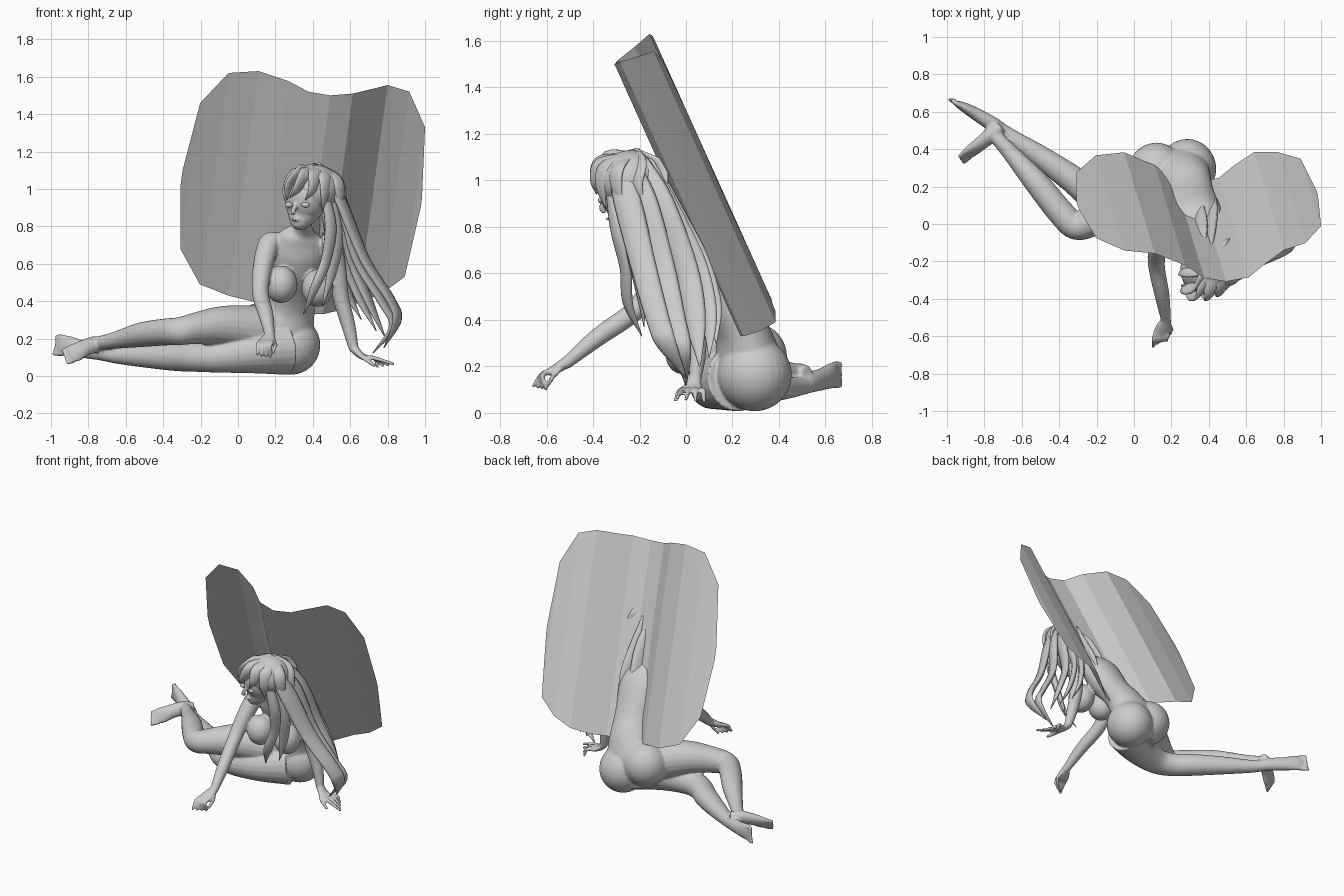
import bpy, bmesh
from math import cos, sin, pi
from mathutils import Vector


def make_object(name, bm, smooth=True):
    bmesh.ops.recalc_face_normals(bm, faces=bm.faces)
    me = bpy.data.meshes.new(name)
    bm.to_mesh(me)
    bm.free()
    for p in me.polygons:
        p.use_smooth = smooth
    ob = bpy.data.objects.new(name, me)
    bpy.context.collection.objects.link(ob)
    return ob


def spline(pts, steps):
    """Catmull-Rom through tuples of any length."""
    p = [Vector(q) for q in pts]
    p = [p[0] * 2 - p[1]] + p + [p[-1] * 2 - p[-2]]
    out = []
    for i in range(1, len(p) - 2):
        a, b, c, d = p[i - 1:i + 3]
        for k in range(steps):
            t = k / steps
            out.append(0.5 * (2 * b + (c - a) * t + (2 * a - 5 * b + 4 * c - d) * t * t
                              + (3 * b - a - 3 * c + d) * t ** 3))
    return out + [p[-2]]


def loft(bm, path, side=(1, 0, 0), n=16, steps=5):
    """Closed tube; path rows are x, y, z, half width, half depth."""
    rows = spline([tuple(q) + (q[3],) if len(q) == 4 else q for q in path], steps)
    pos = [Vector(r[:3]) for r in rows]
    rings = []
    for i, r in enumerate(rows):
        t = (pos[min(i + 1, len(pos) - 1)] - pos[max(i - 1, 0)]).normalized()
        u = Vector(side)
        u = (u - t * u.dot(t)).normalized()
        v = t.cross(u)
        rings.append([bm.verts.new(pos[i] + u * (max(r[3], .002) * cos(2 * pi * k / n))
                                   + v * (max(r[4], .002) * sin(2 * pi * k / n))) for k in range(n)])
    for a, b in zip(rings, rings[1:]):
        for k in range(n):
            bm.faces.new((a[k], a[(k + 1) % n], b[(k + 1) % n], b[k]))
    bm.faces.new(rings[0][::-1])
    bm.faces.new(rings[-1])


def ball(bm, c, r):
    vs = bmesh.ops.create_uvsphere(bm, u_segments=28, v_segments=18, radius=1)["verts"]
    for v in vs:
        v.co = Vector((v.co.x * r[0], v.co.y * r[1], v.co.z * r[2])) + Vector(c)


def digit(bm, a, m, b, r):
    loft(bm, [(*a, r), (*m, r), (*b, r * .75)], side=(.3, .5, .8), n=8, steps=3)
    ball(bm, b, (r * .75,) * 3)


# Body: torso and neck
body = bmesh.new()
loft(body, [(.21, .27, .08, .16, .11), (.22, .27, .21, .20, .14), (.27, .24, .35, .145, .115),
            (.30, .17, .46, .125, .10), (.31, .09, .57, .145, .11), (.32, .03, .67, .155, .105),
            (.33, -.02, .74, .12, .075), (.345, -.06, .79, .055, .055), (.36, -.15, .86, .045, .045),
            (.37, -.2, .92, .045, .045)], side=(1, .15, 0), n=28)
for c, r in [((.12, .285, .24), (.15, .15, .15)), ((.285, .295, .165), (.155, .16, .158)),
             ((.23, -.07, .49), (.088, .095, .1)), ((.425, -.05, .47), (.085, .095, .1))]:
    ball(body, c, r)

# Legs
loft(body, [(.12, .22, .24, .14), (-.08, .10, .265, .11), (-.22, .02, .255, .086), (-.31, -.01, .24, .075),
            (-.39, .06, .235, .072), (-.52, .22, .22, .066), (-.66, .38, .19, .045), (-.75, .48, .175, .036)],
     side=(0, 0, 1), n=20)
loft(body, [(.25, .22, .145, .14), (.08, .14, .125, .112), (-.1, .11, .105, .088), (-.22, .15, .1, .078),
            (-.33, .24, .1, .074), (-.5, .36, .105, .06), (-.65, .46, .11, .044), (-.75, .53, .125, .036)],
     side=(0, 0, 1), n=20)

# Feet with toes
loft(body, [(-.70, .50, .11, .035), (-.75, .53, .13, .045, .04), (-.84, .585, .145, .048, .035),
            (-.91, .625, .16, .056, .026), (-.95, .645, .165, .055, .016)], side=(0, 0, 1))
loft(body, [(-.71, .52, .175, .03), (-.76, .48, .17, .045, .04), (-.82, .43, .15, .046, .034),
            (-.87, .39, .125, .052, .024), (-.895, .37, .115, .05, .015)], side=(-.3, .4, .8))
for i in range(5):
    z = .118 + .023 * i
    digit(body, (-.93, .635, z), (-.965, .655, z), (-.985 + .006 * i, .665, z), .013)
    k = (i - 2) * .021
    digit(body, (-.89 - .3 * k, .375 + .4 * k, .115 + .8 * k), (-.905 - .3 * k, .36 + .4 * k, .11 + .8 * k),
          (-.922 - .3 * k, .345 + .4 * k, .103 + .8 * k), .012)

# Arms
loft(body, [(.21, 0, .71, .06), (.165, -.03, .70, .06), (.13, -.12, .57, .052), (.12, -.22, .44, .045),
            (.15, -.38, .325, .040), (.172, -.52, .21, .026)])
loft(body, [(.45, 0, .71, .06), (.495, 0, .70, .06), (.53, .02, .56, .050), (.55, .04, .42, .044),
            (.59, .05, .27, .038), (.62, .04, .14, .026)])

# Hands with fingers and thumb
loft(body, [(.172, -.51, .22, .026), (.16, -.55, .195, .042, .022), (.145, -.585, .175, .044, .018)])
loft(body, [(.617, .04, .15, .026), (.65, .03, .115, .04, .02), (.685, .025, .095, .043, .016)],
     side=(0, 1, 0))
for i in range(4):
    x = .115 + .023 * i
    digit(body, (x, -.58, .18), (x - .01, -.62, .165), (x - .012, -.655 + .018 * i, .115 - .004 * i), .0125)
    y = -.012 + .024 * i
    digit(body, (.68, y, .1), (.73, y - .01 + .008 * i, .095), (.83 - .028 * i, y - .025 + .014 * i, .065 - .005 * i), .0125)
digit(body, (.19, -.54, .19), (.2, -.57, .16), (.185, -.59, .125), .013)
digit(body, (.65, 0, .11), (.68, -.03, .09), (.73, -.045, .055), .013)

# Head, jaw, nose and lips
ball(body, (.365, -.245, .96), (.118, .13, .14))
loft(body, [(.36, -.24, .95, .105, .1), (.345, -.262, .87, .088, .082), (.325, -.282, .81, .05, .048),
            (.318, -.287, .785, .022, .022)], side=(.9, -.4, 0))
loft(body, [(.31, -.35, .93, .008), (.295, -.362, .88, .014), (.295, -.345, .862, .01)], n=10)
ball(body, (.302, -.335, .835), (.022, .012, .007))

b = make_object("body", body)
m = b.modifiers.new("blend", "REMESH")
m.mode, m.voxel_size, m.use_smooth_shade = "VOXEL", .0075, True
m = b.modifiers.new("soften", "SMOOTH")
m.factor, m.iterations = .5, 4

# Eyes
eyes = bmesh.new()
for c in [(.272, -.33, .915), (.36, -.366, .915)]:
    ball(eyes, c, (.022, .012, .014))
make_object("eyes", eyes)

# Hair cap
cap = bmesh.new()
ball(cap, (.408, -.235, 1.0), (.145, .145, .13))
make_object("hair_cap", cap)


def locks(name, strands, width, depth, side):
    bm = bmesh.new()
    for s in strands:
        last = len(s) - 1
        rows = []
        for i, p in enumerate(s):
            f = .65 if i == 0 else (.06 if i == last else 1 - .45 * max(0, i - 1) / last)
            rows.append((*p, width * f, depth * f))
        loft(bm, rows, side, 10, 6)
    make_object(name, bm)


# Long locks swept over the shoulder
locks("long_hair_outer", [
    [(.49, -.30, 1.06), (.565, -.25, .90), (.68, -.18, .62), (.82, -.12, .40), (.85, -.08, .29), (.78, 0, .15)],
    [(.49, -.25, 1.08), (.565, -.18, .90), (.64, -.10, .62), (.77, -.05, .40), (.83, -.02, .27), (.72, 0, .12)],
    [(.48, -.20, 1.08), (.555, -.11, .90), (.61, 0, .62), (.70, .04, .40), (.79, .06, .2)],
], .062, .024, (.35, .9, 0))
locks("long_hair_inner", [
    [(.46, -.17, 1.08), (.53, -.07, .88), (.57, .05, .64), (.65, .1, .42), (.74, .1, .24)],
    [(.43, -.15, 1.07), (.48, -.05, .86), (.52, .06, .66), (.58, .12, .46), (.66, .13, .3)],
    [(.40, -.13, 1.05), (.41, -.02, .86), (.42, .08, .70), (.43, .15, .5)],
    [(.36, -.13, 1.03), (.36, -.02, .88), (.35, .07, .72), (.37, .16, .56)],
], .05, .022, (.5, .8, 0))
locks("front_locks", [
    [(.46, -.33, 1.0), (.495, -.30, .80), (.47, -.26, .62), (.41, -.25, .47), (.35, -.19, .33)],
    [(.50, -.29, .98), (.53, -.24, .74), (.50, -.20, .55), (.45, -.18, .37)],
], .036, .022, (.8, .6, 0))

# Fringe and ridges radiating from the crown
crown = (.42, -.22, 1.122)
locks("fringe", [
    [crown, (.33, -.33, 1.09), (.272, -.345, 1.02), (.262, -.33, .94)],
    [crown, (.36, -.36, 1.08), (.315, -.385, 1.0), (.275, -.375, .95)],
    [crown, (.41, -.36, 1.08), (.40, -.388, 1.0), (.36, -.385, .94)],
    [crown, (.46, -.34, 1.07), (.465, -.365, .98), (.45, -.345, .88)],
    [crown, (.31, -.25, 1.09), (.262, -.25, 1.0), (.262, -.26, .90)],
    [crown, (.33, -.15, 1.07), (.285, -.13, .99), (.30, -.13, .88)],
    [crown, (.52, -.29, 1.06), (.545, -.30, .98), (.55, -.27, .86)],
    [crown, (.52, -.20, 1.06), (.555, -.21, .98), (.57, -.18, .86)],
    [crown, (.47, -.12, 1.06), (.50, -.10, .98), (.52, -.08, .86)],
], .04, .014, (.7, .7, .1))

# Leaning wavy panel: along x, depth across the lean, top z, bottom z
columns = [(-.235, .525, 1.10, 1.02), (-.19, .53, 1.46, .68), (-.06, .535, 1.62, .49), (.10, .525, 1.63, .43),
           (.27, .445, 1.575, .39), (.38, .36, 1.52, .36), (.50, .335, 1.50, .33), (.62, .36, 1.51, .33),
           (.70, .43, 1.53, .35), (.80, .51, 1.555, .39), (.92, .53, 1.52, .44), (1.03, .535, 1.33, .53),
           (1.065, .53, .95, .90)]
panel = bmesh.new()
cols = [[panel.verts.new((s + .136 * (z - 1.55), (d - .41 * z) / .91, z)) for z in (top, bot)]
        for s, d, top, bot in columns]
for a, c in zip(cols, cols[1:]):
    panel.faces.new((a[0], a[1], c[1], c[0]))
make_object("wavy_back_panel", panel, smooth=False)
